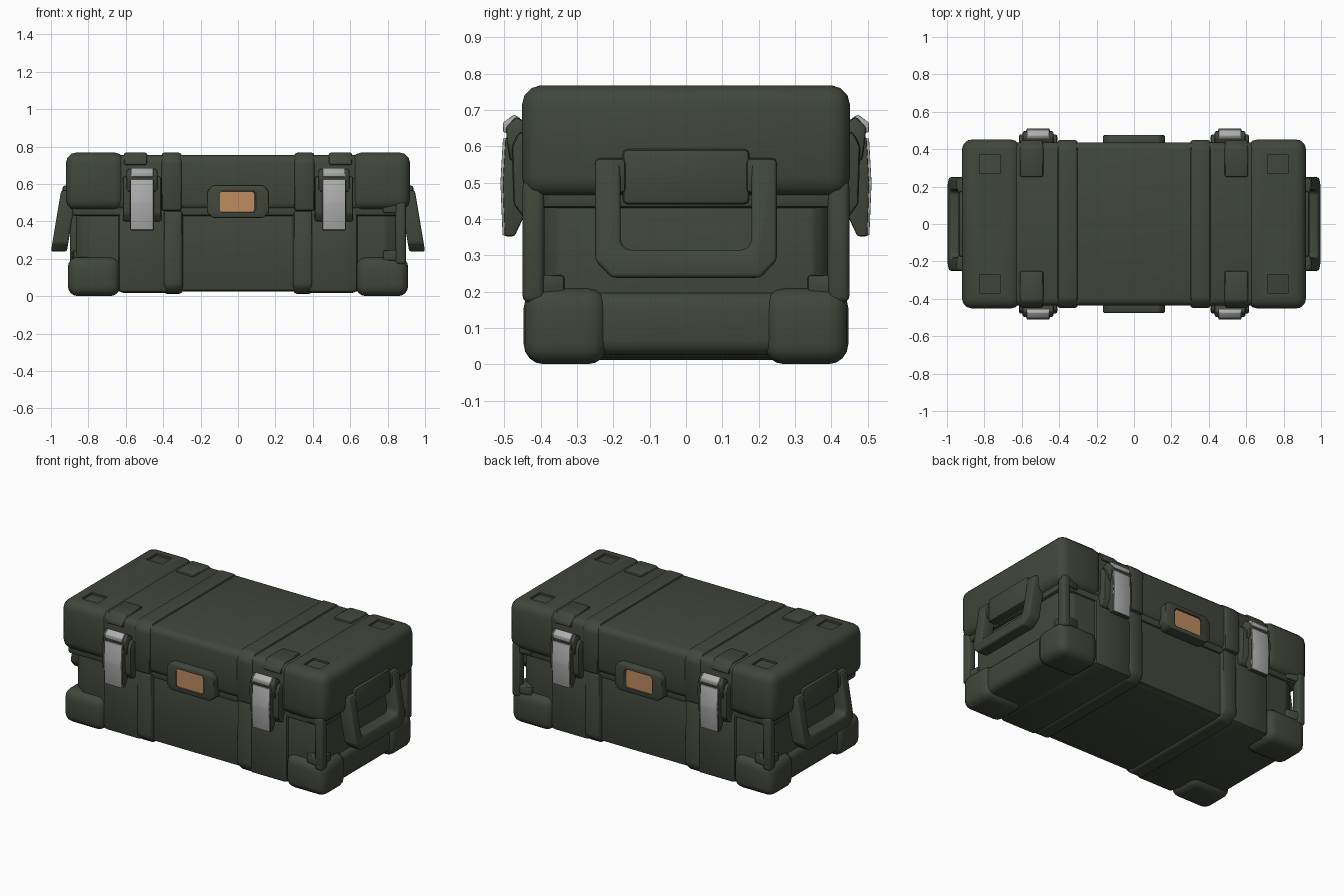
import bpy, bmesh
from mathutils import Vector

if "Cube" in bpy.data.objects:
    bpy.data.objects.remove(bpy.data.objects["Cube"])


def material(name, rgb):
    m = bpy.data.materials.new(name)
    m.diffuse_color = (*rgb, 1)
    m.use_nodes = True
    m.node_tree.nodes["Principled BSDF"].inputs["Base Color"].default_value = m.diffuse_color
    return m


GREEN = material("olive green plastic", (0.053, 0.063, 0.045))
GREY = material("latch grey", (0.42, 0.42, 0.42))
TAN = material("tan label", (0.52, 0.26, 0.115))


def prism(name, pts, axis, lo, hi, bevel=0.0, seg=2, mat=GREEN, shear=None, window=None):
    """Extrude a 2D profile along an axis; the profile uses the other two axes in order."""
    a = "xyz".index(axis)
    bm = bmesh.new()

    def ring(t):
        out = []
        for p in pts:
            c = list(p)
            c.insert(a, t)
            out.append(bm.verts.new(c))
        return out
    A, B = ring(lo), ring(hi)
    n = len(pts)
    bm.faces.new(A)
    bm.faces.new(B)
    for i in range(n):
        j = (i + 1) % n
        bm.faces.new((A[i], A[j], B[j], B[i]))
    bmesh.ops.recalc_face_normals(bm, faces=bm.faces[:])
    if bevel:
        bmesh.ops.bevel(bm, geom=bm.edges[:], offset=bevel, segments=seg, profile=0.5,
                        affect='EDGES', clamp_overlap=True)
    if window:  # sunken coloured panel in the face that looks along the given y direction
        f = max(bm.faces, key=lambda f: f.normal.y * window * 10 + f.calc_area())
        bmesh.ops.inset_individual(bm, faces=[f], thickness=0.02)
        for v in f.verts:
            v.co.x *= 0.70
        bmesh.ops.inset_individual(bm, faces=[f], thickness=0.003)
        for v in f.verts:
            v.co.y -= window * 0.008
            v.co.x -= 0.006
        f.material_index = 1
    if shear:
        for v in bm.verts:
            v.co.x += shear(v.co.z)
    me = bpy.data.meshes.new(name)
    bm.to_mesh(me)
    bm.free()
    me.materials.append(mat)
    if window:
        me.materials.append(TAN)
    ob = bpy.data.objects.new(name, me)
    bpy.context.collection.objects.link(ob)
    bpy.ops.object.select_all(action='DESELECT')
    ob.select_set(True)
    bpy.context.view_layer.objects.active = ob
    bpy.ops.object.shade_smooth_by_angle(angle=0.7)
    return ob


def box(name, x, y, z, bevel=0.0, seg=2, mat=GREEN):
    pts = [(x[0], y[0]), (x[1], y[0]), (x[1], y[1]), (x[0], y[1])]
    return prism(name, pts, 'z', z[0], z[1], bevel, seg, mat)


def span(s, a, b):
    return (a, b) if s > 0 else (-b, -a)


def quad_sym(pts):
    """Mirror a quarter outline into all four quadrants."""
    r = pts[::-1]
    return (pts + [(-x, y) for x, y in r] + [(-x, -y) for x, y in pts] + [(x, -y) for x, y in r])


# Lower shell: core with cut corners and a band at the foot
prism("base_core", quad_sym([(0.865, 0.35), (0.84, 0.378), (0.785, 0.41)]), 'z', 0.03, 0.50, 0.010)
box("base_end_band", (-0.89, 0.89), (-0.405, 0.405), (0.025, 0.20), 0.04, 3)

# Lid core and seam lip
box("lid_core", (-0.90, 0.90), (-0.437, 0.437), (0.46, 0.755), 0.04, 3)
box("seam_lip", (-0.885, 0.885), (-0.422, 0.422), (0.43, 0.49), 0.012)

# Pocket cutters for the lid corners, sloping outwards
cut = bmesh.new()
for sx in (-1, 1):
    for sy in (-1, 1):
        r = bmesh.ops.create_cube(cut, size=1)
        for v in r["verts"]:
            v.co = Vector((v.co.x * 0.11 + sx * 0.77, v.co.y * 0.10 + sy * 0.32, v.co.z * 0.07 + 0.775))
            if v.co.z < 0.76 and abs(v.co.x) < 0.77:
                v.co.z += 0.015
me = bpy.data.meshes.new("pocket_cutter")
cut.to_mesh(me)
cut.free()
me.materials.append(GREEN)
cutter = bpy.data.objects.new("pocket_cutter", me)
bpy.context.collection.objects.link(cutter)
cutter.hide_render = True
cutter.display_type = 'WIRE'

for sx in (-1, 1):
    # Heavy lid ends with stacking pockets
    end = box("lid_end", span(sx, 0.605, 0.92), (-0.452, 0.452), (0.46, 0.768), 0.055, 3)
    mod = end.modifiers.new("pockets", 'BOOLEAN')
    mod.object = cutter
    mod.operation = 'DIFFERENCE'
    mod.solver = 'EXACT'
    bpy.context.view_layer.objects.active = end
    bpy.ops.object.modifier_apply(modifier="pockets")

    # Base block behind the latches
    box("latch_block", span(sx, 0.37, 0.64), (-0.430, 0.430), (0.018, 0.46), 0.025, 2)

    # Ribs wrapping the lid and the base
    lid_rib = [(-0.45, 0.455), (0.45, 0.455), (0.45, 0.725), (0.405, 0.768), (-0.405, 0.768), (-0.45, 0.725)]
    prism("lid_rib", lid_rib, 'x', *span(sx, 0.30, 0.41), 0.018)
    base_rib = [(-0.436, 0.46), (0.436, 0.46), (0.442, 0.055), (0.40, 0.012), (-0.40, 0.012), (-0.442, 0.055)]
    prism("base_rib", base_rib, 'x', *span(sx, 0.295, 0.40), 0.02)

    # Swinging side handle and its bracket
    u = [(-0.25, 0.565), (-0.25, 0.285), (-0.205, 0.238), (0.205, 0.238), (0.25, 0.285), (0.25, 0.565),
         (0.18, 0.565), (0.18, 0.335), (0.165, 0.315), (-0.165, 0.315), (-0.18, 0.335), (-0.18, 0.565)]
    prism("side_handle", u, 'x', *span(sx, 0.915, 1.0), 0.018, 3,
          shear=lambda z, s=sx: -s * 0.055 * max(0, z - 0.24) / 0.33)
    box("handle_bracket", span(sx, 0.85, 0.938), (-0.175, 0.175), (0.44, 0.592), 0.014)
    for sy in (-1, 1):
        box("handle_pivot", span(sx, 0.86, 0.945), span(sy, 0.165, 0.25), (0.47, 0.568), 0.014)

        # Bottom corner bumper
        box("corner_bumper", span(sx, 0.63, 0.91), span(sy, 0.215, 0.447), (0.0, 0.21), 0.055, 4)

        # Corner guard bar with its two arms; the front left one is absent
        if sx > 0 or sy > 0:
            bx, by = span(sx, 0.842, 0.898), span(sy, 0.39, 0.45)
            box("corner_bar", bx, by, (0.17, 0.505), 0.018, 3)
            for z in ((0.19, 0.245), (0.445, 0.50)):
                arm = [(0.775, 0.38), (0.775, 0.43), (0.86, 0.445), (0.89, 0.42), (0.88, 0.335), (0.82, 0.335)]
                prism("bar_arm", [(sx * x, sy * y) for x, y in arm], 'z', *z, 0.008)

        # Latch: housing, lever, grey faces, lid pad
        c = 0.513 * sx

        def latch(name, pts, w, bevel, mat=GREEN):
            prism(name, [(sy * d, z) for d, z in pts], 'x', c - w, c + w, bevel, 2, mat)
        latch("latch_housing_lower", [(0.40, 0.40), (0.445, 0.40), (0.475, 0.44), (0.48, 0.60), (0.46, 0.64),
                                      (0.40, 0.64)], 0.103, 0.012)
        latch("latch_housing_upper", [(0.42, 0.56), (0.485, 0.56), (0.497, 0.65), (0.468, 0.682),
                                      (0.42, 0.655)], 0.082, 0.008)
        latch("latch_lever", [(0.44, 0.42), (0.472, 0.352), (0.500, 0.352), (0.505, 0.50), (0.498, 0.625),
                              (0.45, 0.625)], 0.064, 0.006)
        latch("latch_lever_face", [(0.495, 0.355), (0.505, 0.355), (0.511, 0.50), (0.504, 0.622),
                                   (0.494, 0.622), (0.501, 0.50)], 0.06, 0.002, GREY)
        latch("latch_cap", [(0.47, 0.638), (0.504, 0.638), (0.504, 0.665), (0.474, 0.687), (0.455, 0.677)],
              0.060, 0.004, GREY)
        pad = [(0.25, 0.70), (0.448, 0.70), (0.448, 0.725), (0.41, 0.768), (0.25, 0.768)]
        prism("latch_lid_pad", [(sy * y, z) for y, z in pad], 'x', *span(sx, 0.485, 0.61), 0.012)

# Middle front and back: plate with a sunken tan panel
for sy in (-1, 1):
    oct8 = [(-0.135, 0.418), (0.135, 0.418), (0.166, 0.448), (0.166, 0.56), (0.135, 0.592), (-0.135, 0.592),
            (-0.166, 0.56), (-0.166, 0.448)]
    prism("label_plate", oct8, 'y', *span(sy, 0.40, 0.476), 0.010, 2, window=sy)
